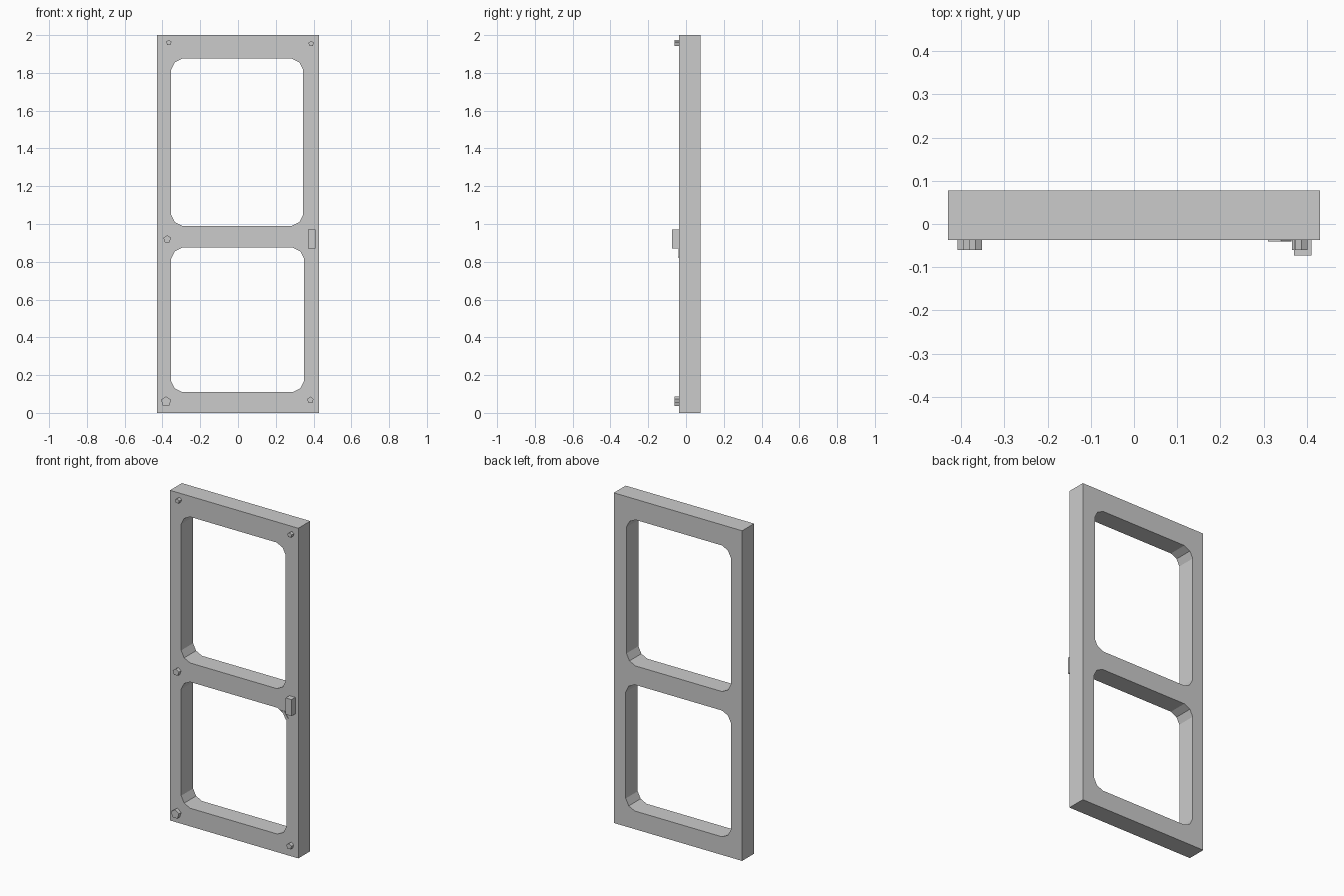
import bpy
import bmesh
import math

if "Cube" in bpy.data.objects:
    bpy.data.objects.remove(bpy.data.objects["Cube"])

FRONT, BACK = -0.037, 0.077

grey = bpy.data.materials.new("light_grey")
grey.use_nodes = True
colour = (0.6, 0.6, 0.6, 1)
grey.diffuse_color = colour
grey.node_tree.nodes["Principled BSDF"].inputs["Base Color"].default_value = colour


def window(x0, x1, z0, z1):
    """Rectangle outline with two-step rounded corners."""
    corner = [(0, 0.06), (0.02, 0.02), (0.06, 0)]
    left = [(x0 + a, z0 + b) for a, b in corner]
    right = [(x1 - a, z0 + b) for a, b in reversed(corner)]
    top_right = [(x1 - a, z1 - b) for a, b in corner]
    top_left = [(x0 + a, z1 - b) for a, b in reversed(corner)]
    return left + right + top_right + top_left


def slab(name, outlines, y0, y1):
    """Extrude front-view outlines from y0 to y1; inner outlines become holes."""
    curve = bpy.data.curves.new(name, "CURVE")
    curve.dimensions = "2D"
    curve.fill_mode = "BOTH"
    curve.extrude = (y1 - y0) / 2
    for points in outlines:
        spline = curve.splines.new("POLY")
        spline.points.add(len(points) - 1)
        for point, (x, z) in zip(spline.points, points):
            point.co = (x, z, 0, 1)
        spline.use_cyclic_u = True
        spline.use_smooth = False
    obj = bpy.data.objects.new(name, curve)
    bpy.context.collection.objects.link(obj)
    obj.location.y = (y0 + y1) / 2
    obj.rotation_euler.x = math.pi / 2
    bpy.ops.object.select_all(action="DESELECT")
    obj.select_set(True)
    bpy.context.view_layer.objects.active = obj
    bpy.ops.object.convert(target="MESH")
    obj = bpy.context.object
    # Weld and merge the flat faces
    bm = bmesh.new()
    bm.from_mesh(obj.data)
    bmesh.ops.remove_doubles(bm, verts=bm.verts, dist=0.0001)
    bmesh.ops.recalc_face_normals(bm, faces=bm.faces)
    bm.to_mesh(obj.data)
    bm.free()
    obj.data.materials.clear()
    obj.data.materials.append(grey)
    return obj


def rectangle(x0, x1, z0, z1):
    return [(x0, z0), (x1, z0), (x1, z1), (x0, z1)]


# Door frame with two openings
slab("door_frame", [rectangle(-0.43, 0.43, 0, 2),
                    window(-0.355, 0.345, 0.99, 1.875),
                    window(-0.355, 0.35, 0.11, 0.875)], FRONT, BACK)

# Latch handle
slab("handle", [rectangle(0.37, 0.41, 0.87, 0.97)], -0.073, FRONT)

# Five-sided rivets
rivets = {
    "top_right_rivet": (-0.366, 1.96, 0.015),
    "top_left_rivet": (0.387, 1.955, 0.015),
    "middle_right_rivet": (-0.375, 0.92, 0.021),
    "bottom_right_rivet": (-0.381, 0.06, 0.028),
    "bottom_left_rivet": (0.383, 0.068, 0.018),
}
for name, (x, z, radius) in rivets.items():
    angles = [math.pi / 2 + math.tau * i / 5 for i in range(5)]
    ring = [(x + radius * math.cos(a), z + radius * math.sin(a)) for a in angles]
    slab(name, [ring], -0.06, FRONT)

# Slight raised lip at the corner of the lower opening
slab("corner_lip", [[(0.31, 0.866), (0.33, 0.856), (0.348, 0.82),
                     (0.364, 0.83), (0.34, 0.868)]], -0.041, FRONT)
